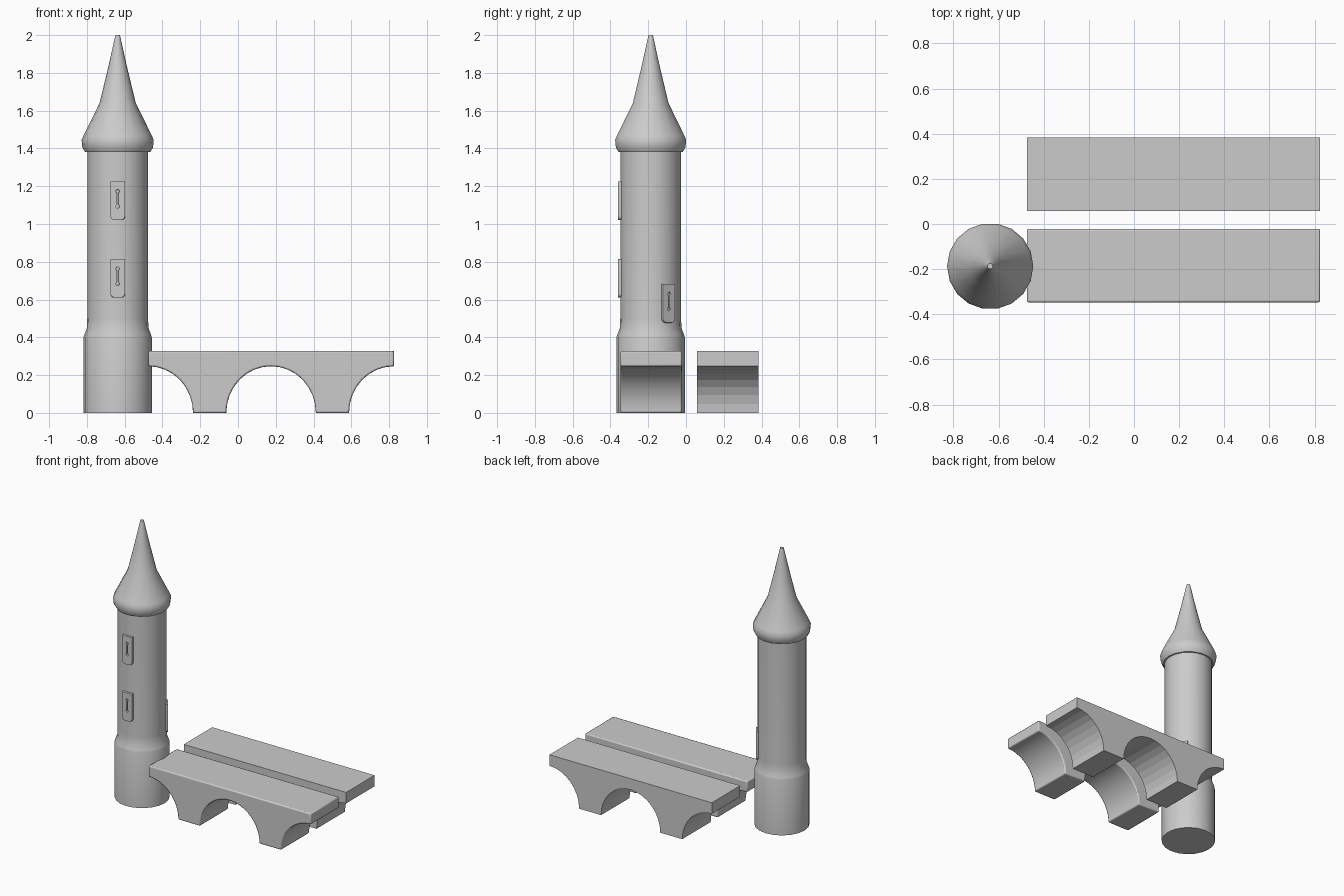
import bpy, bmesh, math
from math import sin, cos, pi, radians

if "Cube" in bpy.data.objects:
    bpy.data.objects.remove(bpy.data.objects["Cube"])

TX, TY = -0.637, -0.187   # tower axis


def finish(name, bm):
    bmesh.ops.recalc_face_normals(bm, faces=bm.faces)
    me = bpy.data.meshes.new(name)
    bm.to_mesh(me)
    bm.free()
    ob = bpy.data.objects.new(name, me)
    bpy.context.collection.objects.link(ob)
    return ob


def smooth(ob, angle=35):
    bpy.ops.object.select_all(action='DESELECT')
    ob.select_set(True)
    bpy.context.view_layer.objects.active = ob
    bpy.ops.object.shade_smooth_by_angle(angle=radians(angle))


def lathe(name, profile, sides):
    bm = bmesh.new()
    rings = [[bm.verts.new((r * cos(2 * pi * i / sides), r * sin(2 * pi * i / sides), z))
              for i in range(sides)] for r, z in profile]
    for a, b in zip(rings, rings[1:]):
        for i in range(sides):
            j = (i + 1) % sides
            bm.faces.new((a[i], a[j], b[j], b[i]))
    bm.faces.new(rings[0])
    bm.faces.new(rings[-1])
    ob = finish(name, bm)
    ob.location = (TX, TY, 0)
    smooth(ob)
    return ob


def arc(cx, cz, r, a0, a1, n):
    return [(cx + r * cos(radians(a0 + (a1 - a0) * i / n)),
             cz + r * sin(radians(a0 + (a1 - a0) * i / n))) for i in range(n + 1)]


def bridge(name, y0, y1, n):
    # side outline: flat deck over a full arch with a half arch at each end
    r, h = 0.237, 0.247
    pts = [(-0.475, 0.327)]
    pts += arc(-0.475, 0, r, 90, 0, n)
    pts += arc(0.175, 0, r, 180, 0, 2 * n)
    pts += arc(0.825, 0, r, 180, 90, n)
    pts.append((0.825, 0.327))
    pts = [(x, z if z > 0.3 else z * h / r) for x, z in pts]
    bm = bmesh.new()
    face = bm.faces.new([bm.verts.new((x, y0, max(z, 0))) for x, z in pts])
    ext = bmesh.ops.extrude_face_region(bm, geom=[face])
    for v in ext['geom']:
        if isinstance(v, bmesh.types.BMVert):
            v.co.y = y1
    return finish(name, bm)


def loop(curve, pts):
    sp = curve.splines.new('POLY')
    sp.points.add(len(pts) - 1)
    for p, (x, z) in zip(sp.points, pts):
        p.co = (x, z, 0, 1)
    sp.use_cyclic_u = True


def window(name, z, azimuth, radius, height=0.2):
    # raised panel with rounded lower corners and a keyhole slit
    cu = bpy.data.curves.new(name, 'CURVE')
    cu.dimensions, cu.fill_mode = '2D', 'BOTH'
    cu.extrude = 0.012
    cu.bevel_depth, cu.bevel_resolution = 0.003, 1
    w, c = 0.036, 0.02
    loop(cu, arc(-w + c, c, c, 180, 270, 5) + arc(w - c, c, c, 270, 360, 5)
         + [(w, height), (-w, height)])
    lo, hi = 0.07, 0.15
    loop(cu, arc(0, lo, 0.012, 120, 420, 10) + arc(0, hi, 0.012, -60, 240, 10))
    ob = bpy.data.objects.new(name, cu)
    bpy.context.collection.objects.link(ob)
    a = radians(azimuth)
    ob.location = (TX + radius * cos(a), TY + radius * sin(a), z)
    ob.rotation_euler = (pi / 2, 0, a + pi / 2)
    bpy.ops.object.select_all(action='DESELECT')
    ob.select_set(True)
    bpy.context.view_layer.objects.active = ob
    bpy.ops.object.convert(target='MESH')
    smooth(bpy.context.view_layer.objects.active)


# Tower shaft with wider base
lathe("tower_body", [(0.181, 0), (0.181, 0.40), (0.176, 0.415), (0.163, 0.45),
                     (0.161, 0.5), (0.161, 1.39)], 20)

# Flared pointed roof with rim
lathe("tower_roof", [(0.15, 1.38), (0.172, 1.38), (0.187, 1.405), (0.191, 1.445), (0.18, 1.47),
                     (0.096, 1.64), (0.05, 1.83), (0.012, 2.0)], 18)

# Slit windows on the front, one low at the rear right
for i, z in enumerate((0.613, 1.023)):
    window(f"window_{i + 1}", z, -90, 0.158)
window("rear_window", 0.48, 35, 0.156, 0.2)

# Front bridge with softened edges
front = bridge("front_bridge", -0.347, -0.022, 12)
bev = front.modifiers.new("soft_edges", 'BEVEL')
bev.width, bev.segments = 0.008, 2
bev.limit_method, bev.angle_limit = 'ANGLE', radians(40)
smooth(front)

# Back bridge, faceted
bridge("back_bridge", 0.058, 0.383, 8)
